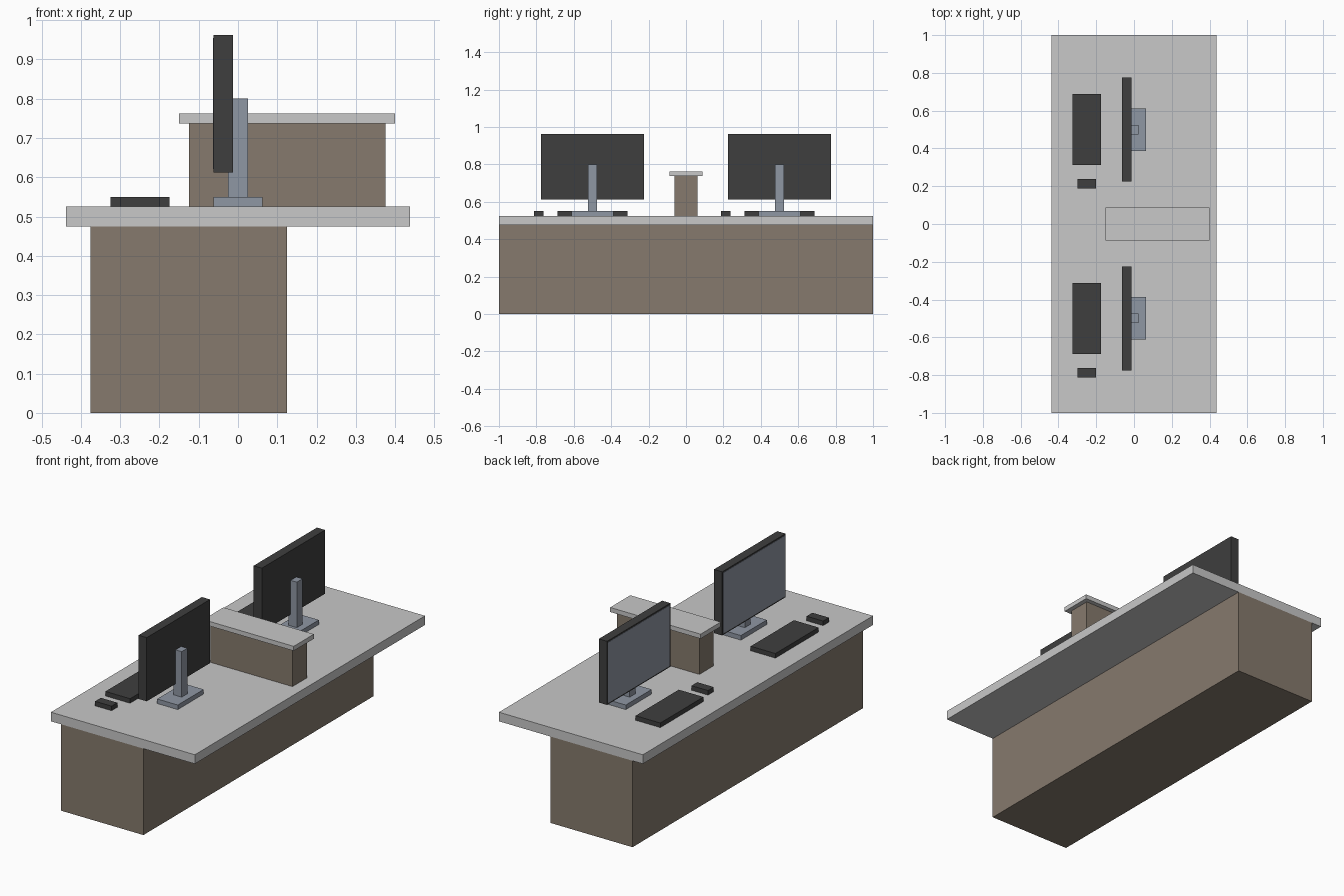
import bpy

if "Cube" in bpy.data.objects:
    bpy.data.objects.remove(bpy.data.objects["Cube"])


def material(name, r, g, b):
    m = bpy.data.materials.new(name)
    lin = [((c / 255 + 0.055) / 1.055) ** 2.4 for c in (r, g, b)]
    m.diffuse_color = (*lin, 1)
    m.use_nodes = True
    m.node_tree.nodes["Principled BSDF"].inputs["Base Color"].default_value = m.diffuse_color
    return m


brown = material("brown_wood", 134, 122, 109)
grey = material("light_grey_top", 200, 200, 200)
dark = material("dark_plastic", 62, 62, 62)
steel = material("blue_grey", 143, 151, 164)


def box(name, x, y, z, mat):
    """Box from (min, max) ranges on each axis."""
    bpy.ops.mesh.primitive_cube_add(size=1, location=[sum(r) / 2 for r in (x, y, z)])
    ob = bpy.context.object
    ob.name = name
    ob.scale = [r[1] - r[0] for r in (x, y, z)]
    bpy.ops.object.transform_apply(location=False, rotation=False, scale=True)
    ob.data.materials.append(mat)


# Desk body and worktop
box("desk_base", (-0.375, 0.125), (-1, 1), (0, 0.475), brown)
box("desk_top", (-0.4375, 0.4375), (-1, 1), (0.475, 0.525), grey)

# Raised divider in the middle
box("divider", (-0.125, 0.375), (-0.0625, 0.0625), (0.525, 0.7375), brown)
box("divider_cap", (-0.15, 0.4), (-0.0875, 0.0875), (0.7375, 0.7625), grey)


def workstation(side, cy):
    def span(half, offset=0):
        return (cy + offset - half, cy + offset + half)

    # Monitor with its screen plate and stand
    box(side + "_stand_foot", (-0.0625, 0.0625), span(0.1125), (0.525, 0.55), steel)
    box(side + "_stand_neck", (-0.025, 0.025), span(0.025), (0.55, 0.8), steel)
    box(side + "_monitor", (-0.0625, -0.0125), span(0.275), (0.6125, 0.9625), dark)
    box(side + "_screen", (-0.0640, -0.0620), span(0.267), (0.6205, 0.9545), steel)
    # Keyboard and mouse
    box(side + "_keyboard", (-0.325, -0.175), span(0.1875), (0.525, 0.55), dark)
    box(side + "_mouse", (-0.3, -0.2), span(0.025, -0.2875), (0.525, 0.55), dark)


workstation("front", -0.5)
workstation("back", 0.5)
